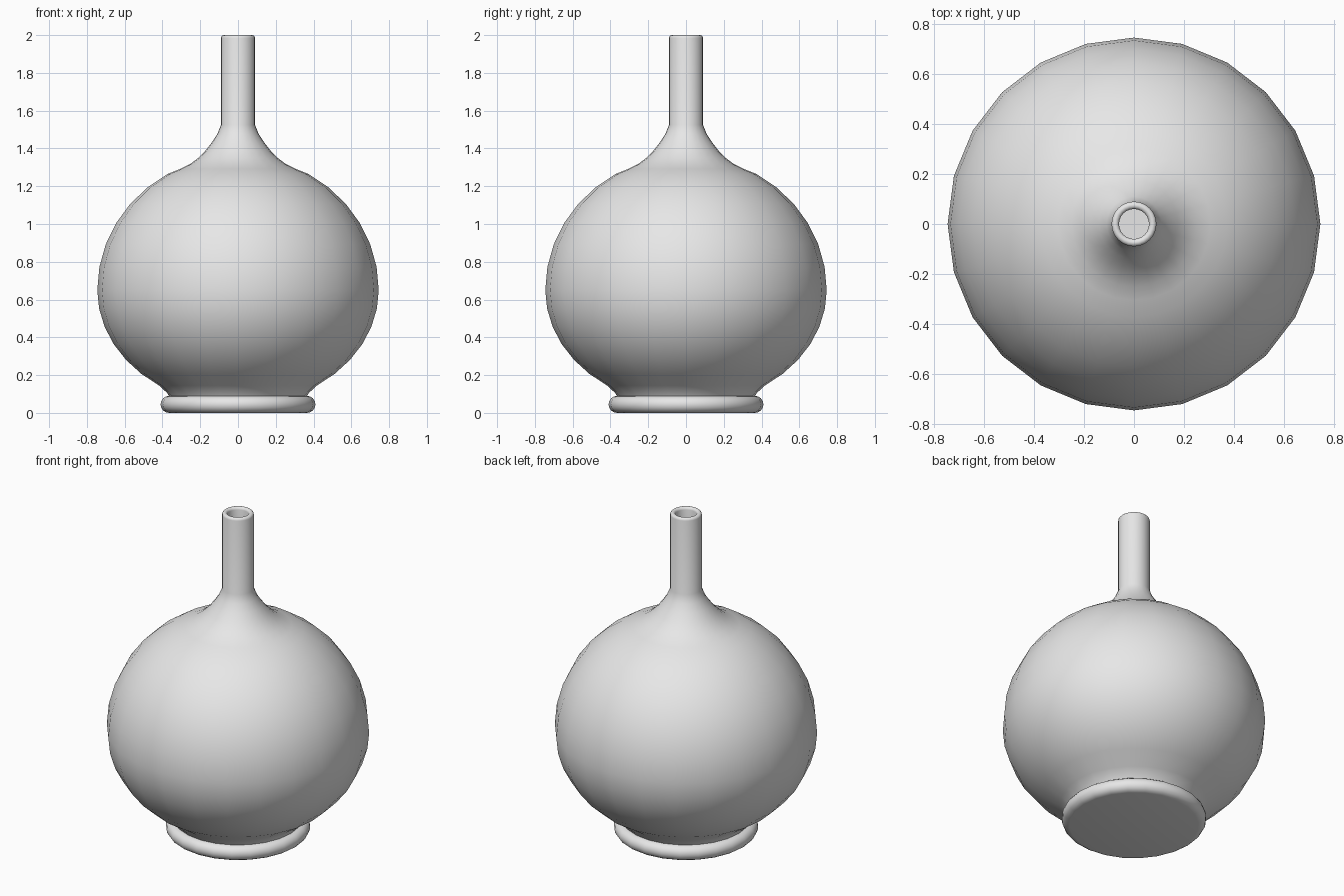
import bpy
import bmesh
from math import sin, cos, radians, tau, pi
from mathutils import Vector

SIDES = 24

cube = bpy.data.objects.get("Cube")
if cube:
    bpy.data.objects.remove(cube, do_unlink=True)

glaze = bpy.data.materials.new("plain grey")
glaze.use_nodes = True
GREY = (0.8, 0.8, 0.8, 1.0)
glaze.diffuse_color = GREY
glaze.node_tree.nodes["Principled BSDF"].inputs["Base Color"].default_value = GREY


def arc(r, z, a, b, start, end, steps):
    """Points (radius, height) along an elliptical arc, angles in degrees."""
    out = []
    for i in range(steps + 1):
        t = radians(start + (end - start) * i / steps)
        out.append((r + a * cos(t), z + b * sin(t)))
    return out


def lathe(name, profile):
    """Turn a profile that starts and ends on the axis into a closed solid."""
    bm = bmesh.new()
    verts = [bm.verts.new((r, 0, z)) for r, z in profile]
    edges = [bm.edges.new(pair) for pair in zip(verts, verts[1:])]
    bmesh.ops.spin(bm, geom=verts + edges, cent=Vector(), axis=(0, 0, 1),
                   angle=tau, steps=SIDES, use_merge=False)
    bmesh.ops.remove_doubles(bm, verts=bm.verts, dist=0.0005)
    bmesh.ops.recalc_face_normals(bm, faces=bm.faces)
    mesh = bpy.data.meshes.new(name)
    bm.to_mesh(mesh)
    bm.free()
    mesh.materials.append(glaze)
    obj = bpy.data.objects.new(name, mesh)
    bpy.context.collection.objects.link(obj)
    bpy.ops.object.select_all(action="DESELECT")
    obj.select_set(True)
    bpy.context.view_layer.objects.active = obj
    bpy.ops.object.shade_smooth_by_angle(angle=pi / 5)
    return obj


# Rounded foot disc
lathe("foot", [(0, 0)] + arc(0.365, 0.045, 0.045, 0.045, -90, 90, 8) + [(0, 0.09)])

# Bulbous body, flared shoulder and slim neck, with a hollow inside
skirt = [(0, 0.08), (0.36, 0.08), (0.375, 0.105)]
belly = arc(0, 0.65, 0.745, 0.61, -56, 0, 6) + arc(0, 0.65, 0.745, 0.71, 0, 60, 6)[1:]
shoulder = [(0.305, 1.292), (0.25, 1.32), (0.21, 1.35), (0.175, 1.385),
            (0.14, 1.43), (0.11, 1.475), (0.09, 1.525)]
rim = arc(0.075, 1.985, 0.015, 0.015, 0, 180, 6)
inner_neck = [(0.06, 1.53), (0.11, 1.435), (0.18, 1.345), (0.33, 1.25)]
inner_belly = arc(0, 0.65, 0.70, 0.67, 60, 0, 6) + arc(0, 0.65, 0.70, 0.57, 0, -56, 6)[1:]
lathe("vase_body", skirt + belly + shoulder + rim + inner_neck + inner_belly
      + [(0.33, 0.13), (0, 0.13)])
